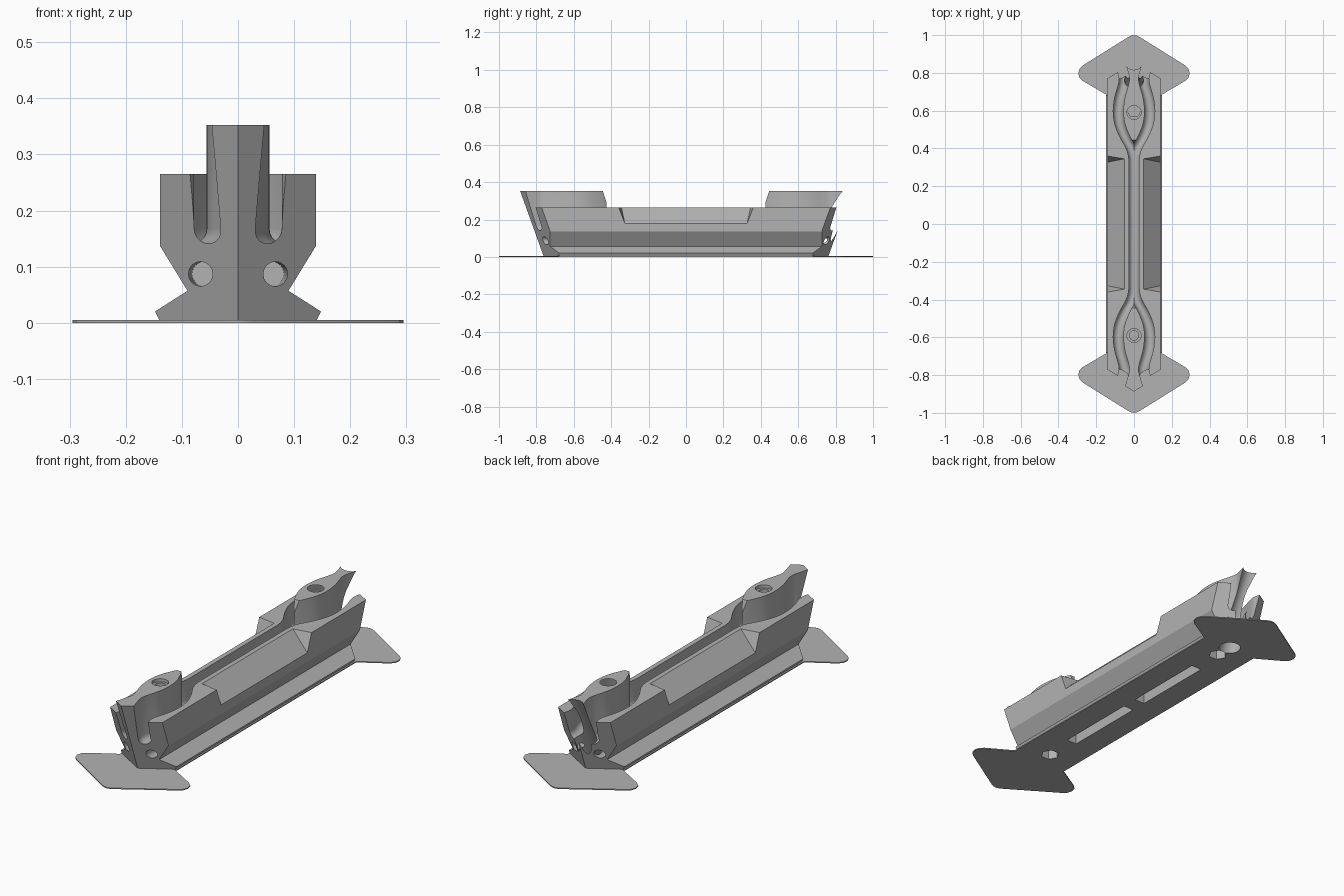
import bpy, bmesh, math

if "Cube" in bpy.data.objects:
    bpy.data.objects.remove(bpy.data.objects["Cube"])

grey = bpy.data.materials.new("light_grey")
grey.diffuse_color = (0.45, 0.45, 0.45, 1)
grey.use_nodes = True
grey.node_tree.nodes["Principled BSDF"].inputs["Base Color"].default_value = grey.diffuse_color


def finish_mesh(name, bm):
    bmesh.ops.recalc_face_normals(bm, faces=bm.faces[:])
    me = bpy.data.meshes.new(name)
    bm.to_mesh(me)
    bm.free()
    ob = bpy.data.objects.new(name, me)
    bpy.context.collection.objects.link(ob)
    return ob


def loft(name, rings, split_caps=False):
    """Closed tube through rings of equal point count."""
    bm = bmesh.new()
    vs = [[bm.verts.new(p) for p in r] for r in rings]
    n = len(vs[0])
    for a, b in zip(vs, vs[1:]):
        for i in range(n):
            j = (i + 1) % n
            bm.faces.new((a[i], a[j], b[j], b[i]))
    bm.faces.new(vs[0])
    bm.faces.new(vs[-1])
    return finish_mesh(name, bm)


def tube(name, stations, n=20, turn=0.0, axis='z'):
    """Round cutter; stations are (centre, radius), rings lie flat to the axis."""
    rings = []
    for (cx, cy, cz), r in stations:
        ring = []
        for i in range(n):
            a = turn + 2 * math.pi * i / n
            u, v = r * math.cos(a), r * math.sin(a)
            ring.append((cx + u, cy + v, cz) if axis == 'z' else (cx + u, cy, cz + v))
        rings.append(ring)
    return loft(name, rings)


def hull(name, pts):
    bm = bmesh.new()
    vs = [bm.verts.new(p) for p in pts]
    bmesh.ops.convex_hull(bm, input=vs)
    return finish_mesh(name, bm)


def box(name, x0, x1, y0, y1, z0, z1):
    return hull(name, [(x, y, z) for x in (x0, x1) for y in (y0, y1) for z in (z0, z1)])


def apply_mod(ob, kind, **props):
    m = ob.modifiers.new("step", kind)
    for k, v in props.items():
        setattr(m, k, v)
    bpy.ops.object.select_all(action='DESELECT')
    bpy.context.view_layer.objects.active = ob
    ob.select_set(True)
    bpy.ops.object.modifier_apply(modifier=m.name)


def cut(ob, cutters):
    for c in cutters:
        apply_mod(ob, 'BOOLEAN', operation='DIFFERENCE', solver='EXACT', object=c)


def mirror_half(ob):
    """Drop the faces on the middle plane, mirror across x, shade."""
    bm = bmesh.new()
    bm.from_mesh(ob.data)
    mid = [f for f in bm.faces if all(abs(v.co.x) < 1e-5 for v in f.verts)]
    bmesh.ops.delete(bm, geom=mid, context='FACES')
    bm.to_mesh(ob.data)
    bm.free()
    apply_mod(ob, 'MIRROR')
    ob.data.materials.clear()
    ob.data.materials.append(grey)
    bpy.ops.object.shade_smooth_by_angle(angle=math.radians(30))


# Right half of the body: profile with raking, V-shaped ends
profile = [(0, .004), (.14, .004), (.148, .02), (.09, .057), (.139, .137),
           (.139, .265), (.057, .265), (.057, .352), (0, .352)]
end_y = lambda x, z: .76 + .36 * z - .6 * x
body = loft("body", [[(x, s * end_y(x, z), z) for x, z in profile] for s in (-1, 1)])

# Right half of the thin base plate with winged, rounded ends
wing = [(.148, .685), (.27, .757), (.289, .775), (.295, .80), (.287, .825),
        (.27, .84), (.03, .99), (.015, .997), (0, 1)]
outline = [(x, -y) for x, y in reversed(wing)] + wing
plate = loft("base_plate", [[(x, y, z) for x, y in outline] for z in (0, .005)])

# Cable channel: runs down the middle and splits round each raised lens
keys = [(.25, 0), (.34, 0), (.40, .014), (.46, .047), (.53, .075), (.60, .083),
        (.67, .075), (.73, .058), (.77, .051), (.81, .060), (.87, .077), (.95, .10)]
path = []
for i in range(1, len(keys) - 2):
    p = keys[i - 1:i + 3]
    for k in range(4):
        t = k / 4
        path.append(tuple(.5 * (2 * b + (c - a) * t + (2 * a - 5 * b + 4 * c - d) * t * t
                                + (3 * b - a - 3 * c + d) * t ** 3)
                          for a, b, c, d in zip(*p)))
path.append(keys[-1])
path = [(-y, c) for y, c in reversed(path)] + path


def channel_ring(y, c, r=.027, zc=.168):
    ring = [(c + r * math.cos(a), y, zc + r * math.sin(a))
            for a in (math.pi * (1 + i / 10) for i in range(11))]
    return ring + [(c + r, y, .265), (c + .15, y, .265), (c + .15, y, .5), (c - r, y, .5)]


top_cutters = [loft("channel_cutter", [channel_ring(y, c) for y, c in path])]

# Sloped shoulder recess along the side
top_cutters.append(hull("shoulder_cutter", [
    (x, s * y, z) for s in (-1, 1) for x, y, z in
    ((.05, .345, .265), (.15, .325, .1695), (.15, .375, .30), (.05, .357, .30))]))

low_cutters = []
for s in (-1, 1):
    # Raked inner tip of the lens
    top_cutters.append(hull("tip_cutter", [
        (x, s * y, z) for x in (-.1, .1) for y, z in
        ((.2, .27), (.2, .4), (.417, .27), (.462, .4))]))
    # Counterbored bolt hole in the lens
    top_cutters.append(tube("bolt_cutter", [
        ((0, s * .59, .15), .025), ((0, s * .59, .337), .025),
        ((0, s * .59, .3371), .037), ((0, s * .59, .4), .037)], 24))
    # Round end hole low on the body
    top_cutters.append(tube("end_hole_cutter", [
        ((.06, s * .52, .087), .022), ((.071, s * .9, .087), .022)], 16, axis='y'))
    # Nut pocket and long slot underneath
    low_cutters.append(tube("nut_cutter", [
        ((0, s * .605, -.1), .042), ((0, s * .605, .07), .042)], 6))
    low_cutters.append(box("slot_cutter", -.027, .027, min(s * .04, s * .45),
                           max(s * .04, s * .45), -.1, .11))

# Slanted groove down the back end, passing through the plate
groove = lambda z: (0, .69 + .5 * z, z)
low_cutters.append(tube("groove_cutter", [(groove(-.1), .05), (groove(.5), .05)], 24))

cut(body, top_cutters + low_cutters)
cut(plate, low_cutters)
mirror_half(body)
mirror_half(plate)

for c in top_cutters + low_cutters:
    bpy.data.objects.remove(c, do_unlink=True)
